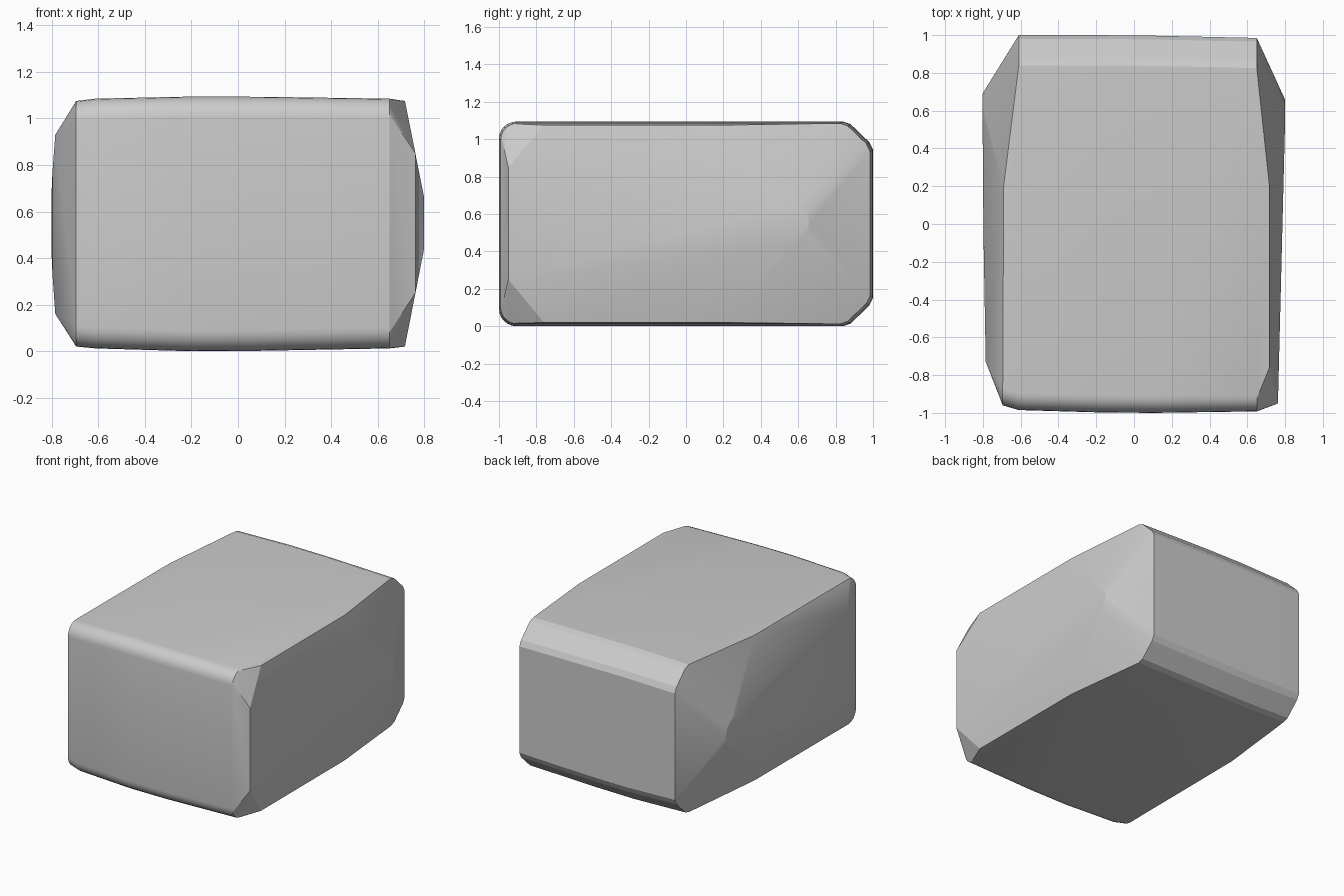
import bpy, bmesh, math

if "Cube" in bpy.data.objects:
    bpy.data.objects.remove(bpy.data.objects["Cube"])


def arc(cy, cz, r, a0, a1, n=6):
    """Points on an arc in the y/z plane, angles in degrees."""
    angles = [math.radians(a0 + (a1 - a0) * i / n) for i in range(n + 1)]
    return [(cy + r * math.cos(a), cz + r * math.sin(a)) for a in angles]


def section(x, front, back, bottom, top, r=0.09):
    """Side profile: round front corners, softened wide chamfers at the back."""
    pts = arc(front + r, top - r, r, 90, 180) + arc(front + r, bottom + r, r, 180, 270)
    chamfer = ((0.16, 0.0), (0.12, 0.014), (0.02, 0.11), (0.0, 0.15))
    for dy, dz in chamfer:
        pts.append((back - dy, bottom + dz))
        pts.append((back - dy, top - dz))
    return [(x, y, z) for y, z in pts]


# Main block, bulging slightly in the middle
points = section(-0.61, -0.985, 1.0, 0.012, 1.085)
points += section(-0.2, -0.997, 1.0, 0.0, 1.094)
points += section(0.1, -1.0, 0.997, 0.002, 1.093)
points += section(0.65, -0.992, 0.985, 0.012, 1.085)

# Left end: bevelled front corner and pointed back
points += [(-0.695, y, z) for y, z in arc(-0.87, 0.985, 0.09, 90, 180)]
points += [(-0.695, y, z) for y, z in arc(-0.87, 0.11, 0.09, 180, 270)]
points += [(-0.69, 0.2, z) for z in (0.02, 1.075)]
points += [(-0.785, -0.73, z) for z in (0.16, 0.93)]
points += [(-0.802, y, z) for y, z in arc(0.58, 0.55, 0.11, -90, 90)]
points += [(-0.797, -0.05, z) for z in (0.33, 0.77)]

# Right end: broad facets meeting at a small rounded nose
for y in (-0.76, 0.2):
    points += [(0.717, y, z) for z in (0.02, 1.075)]
points += [(0.762, -0.95, z) for z in (0.25, 0.85)]
points += [(0.80, y, z) for y, z in arc(0.55, 0.55, 0.108, -90, 90)]

bm = bmesh.new()
for p in points:
    bm.verts.new(p)
bmesh.ops.convex_hull(bm, input=bm.verts)
bmesh.ops.delete(bm, geom=[v for v in bm.verts if not v.link_faces], context='VERTS')
bmesh.ops.recalc_face_normals(bm, faces=bm.faces)

mesh = bpy.data.meshes.new("faceted_block")
bm.to_mesh(mesh)
bm.free()
block = bpy.data.objects.new("faceted_block", mesh)
bpy.context.collection.objects.link(block)
bpy.context.view_layer.objects.active = block
block.select_set(True)
bpy.ops.object.shade_smooth_by_angle(angle=math.radians(18))
